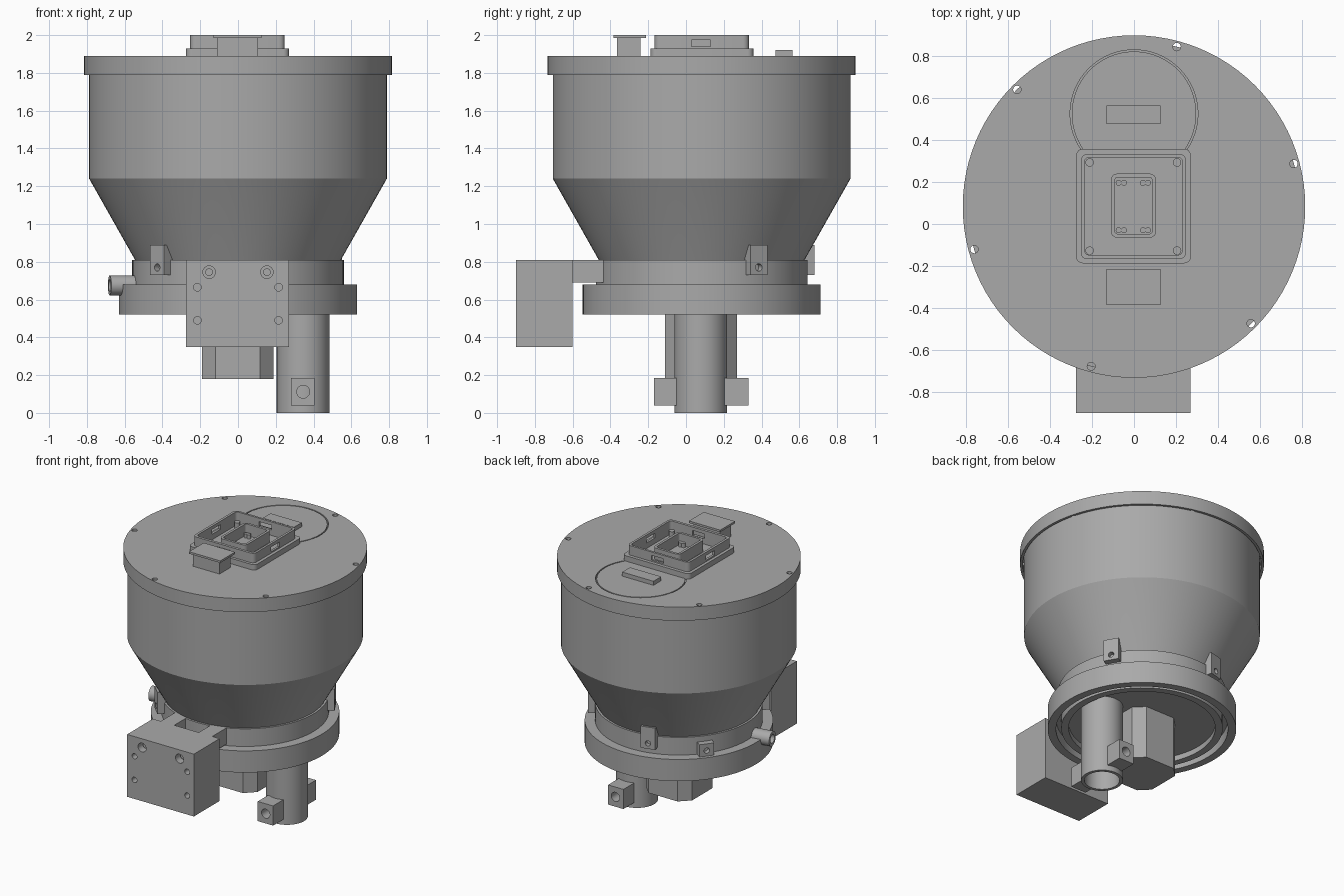
import bpy, bmesh, math
from math import sin, cos, radians, pi
from mathutils import Matrix, Vector

cube = bpy.data.objects.get("Cube")
if cube:
    bpy.data.objects.remove(cube, do_unlink=True)

grey = bpy.data.materials.new("plain grey")
grey.use_nodes = True
grey.diffuse_color = (0.4, 0.4, 0.4, 1)
grey.node_tree.nodes["Principled BSDF"].inputs["Base Color"].default_value = (0.4, 0.4, 0.4, 1)

CY = 0.083  # y of the main axis


def finish(name, bm):
    bmesh.ops.recalc_face_normals(bm, faces=bm.faces)
    mesh = bpy.data.meshes.new(name)
    bm.to_mesh(mesh)
    bm.free()
    mesh.materials.append(grey)
    ob = bpy.data.objects.new(name, mesh)
    bpy.context.collection.objects.link(ob)
    return ob


def activate(ob):
    bpy.ops.object.select_all(action='DESELECT')
    ob.select_set(True)
    bpy.context.view_layer.objects.active = ob


def box(name, x, y, z, corner=0, segments=4):
    """Box from ranges; corner rounds the upright edges."""
    bm = bmesh.new()
    bmesh.ops.create_cube(bm, size=1)
    for v in bm.verts:
        v.co = [r[0] if c < 0 else r[1] for c, r in zip(v.co, (x, y, z))]
    if corner:
        upright = [e for e in bm.edges
                   if abs(e.verts[0].co.z - e.verts[1].co.z) > 1e-5]
        bmesh.ops.bevel(bm, geom=upright, offset=corner, segments=segments,
                        profile=0.5, affect='EDGES')
    return finish(name, bm)


def rod(name, a, b, r, sides=24):
    """Cylinder between two points."""
    a, b = Vector(a), Vector(b)
    turn = (b - a).to_track_quat('Z', 'Y').to_matrix().to_4x4()
    bm = bmesh.new()
    bmesh.ops.create_cone(bm, cap_ends=True, segments=sides, radius1=r, radius2=r,
                          depth=(b - a).length,
                          matrix=Matrix.Translation((a + b) / 2) @ turn)
    return finish(name, bm)


def lathe(name, profile, x=0, y=CY, steps=96):
    """Revolve a closed (radius, height) profile round an upright axis."""
    bm = bmesh.new()
    vs = [bm.verts.new((x + r, y, z)) for r, z in profile]
    es = [bm.edges.new((v, vs[(i + 1) % len(vs)])) for i, v in enumerate(vs)
          if profile[i][0] + profile[(i + 1) % len(vs)][0] > 0]
    bmesh.ops.spin(bm, geom=vs + es, cent=(x, y, 0), axis=(0, 0, 1),
                   angle=2 * pi, steps=steps, use_merge=True)
    bmesh.ops.remove_doubles(bm, verts=bm.verts, dist=1e-5)
    return finish(name, bm)


def cut(ob, cutters):
    for c in cutters:
        mod = ob.modifiers.new("cut", 'BOOLEAN')
        mod.operation = 'DIFFERENCE'
        mod.object = c
        activate(ob)
        bpy.ops.object.modifier_apply(modifier=mod.name)
        bpy.data.objects.remove(c, do_unlink=True)
    return ob


def polar(r, deg, z):
    return (r * cos(radians(deg)), CY + r * sin(radians(deg)), z)


def place_radially(ob, deg):
    """Turn a part built along +x to its angle round the main axis."""
    ob.data.transform(Matrix.Translation((0, CY, 0)) @ Matrix.Rotation(radians(deg), 4, 'Z'))


# hopper: straight wall over a cone
lathe("hopper", [(0, 0.78), (0.53, 0.78), (0.545, 0.81), (0.788, 1.24), (0.788, 1.85), (0, 1.85)])

# lid with a skirt, bolt holes and a round hatch groove
lid = lathe("lid", [(0, 1.84), (0.797, 1.84), (0.797, 1.79), (0.815, 1.79), (0.815, 1.89), (0, 1.89)])
cut(lid, [rod("bolt_cutter", polar(0.787, a, 1.7), polar(0.787, a, 2), 0.019, 16)
          for a in range(15, 360, 60)])
cut(lid, [lathe("groove_cutter", [(0.296, 1.87), (0.304, 1.87), (0.304, 1.95), (0.296, 1.95)],
                y=0.525)])

# neck and base ring with a stepped underside
lathe("neck", [(0, 0.65), (0.56, 0.65), (0.56, 0.81), (0, 0.81)])
lathe("base_ring", [(0, 0.57), (0.49, 0.57), (0.49, 0.53), (0.54, 0.53), (0.54, 0.60),
                    (0.575, 0.60), (0.575, 0.52), (0.63, 0.52), (0.63, 0.68), (0, 0.68)])

# gearmotor under the base
motor = box("motor", (-0.19, 0.187), (-0.11, 0.27), (0.18, 0.58), 0.07, 1)

# outlet pipe with clamp blocks front and back
PX = 0.345
lathe("outlet_pipe", [(0.118, 0), (0.14, 0), (0.14, 0.58), (0.118, 0.58)], x=PX, y=0.078, steps=48)
for name, y in (("front_clamp", (-0.17, -0.05)), ("back_clamp", (0.205, 0.33))):
    clamp = box(name, (0.28, 0.405), y, (0.04, 0.185))
    cut(clamp, [rod("clamp_cutter", (PX, y[0] - 0.1, 0.112), (PX, y[1] + 0.1, 0.112), 0.034)])

# control box on two arms
control = box("control_box", (-0.275, 0.27), (-0.9, -0.6), (0.35, 0.81))
spots = [(s * 0.153, 0.745, 0.033) for s in (-1, 1)]
spots += [(s * 0.215, z, 0.02) for s in (-1, 1) for z in (0.49, 0.665)]
cut(control, [rod("screw_cutter", (x, -1, z), (x, -0.8, z), r) for x, z, r in spots])
for x, z, r in spots[:2]:
    rod("screw_head", (x, -0.86, z), (x, -0.79, z), 0.02)
for side, name in ((-1, "right_arm"), (1, "left_arm")):
    box(name, sorted((side * 0.1, side * 0.21)), (-0.61, -0.43), (0.69, 0.81))

# latch tabs around the neck
for name, deg, top, bottom in (("left_tab", 30, 0.89, 0.73), ("back_tab", 105, 0.89, 0.73),
                               ("right_tab", 225, 0.89, 0.73), ("small_tab", 143, 0.77, 0.68)):
    tab = box(name, (0.5, 0.605), (-0.052, 0.052), (bottom, top))
    mid = bottom + 0.04
    cut(tab, [rod("tab_cutter", (0.57, 0, mid), (0.7, 0, mid), 0.02, 16)])
    place_radially(tab, deg)

# side port
port = rod("side_port", (0.5, 0, 0.675), (0.69, 0, 0.675), 0.053)
cut(port, [rod("port_cutter", (0.62, 0, 0.675), (0.8, 0, 0.675), 0.032)])
place_radially(port, 190)

# electronics housing on the lid: flange, slotted frame and inner box
MX, MY = -0.003, 0.083
flange = box("housing_flange", (-0.275, 0.27), (-0.187, 0.357), (1.88, 1.93), 0.03)
cut(flange, [box("flange_cutter", (-0.235, 0.23), (-0.147, 0.317), (1.9, 2.1), 0.02)])
frame = box("housing_frame", (-0.253, 0.247), (-0.167, 0.333), (1.92, 2.0), 0.03)
cut(frame, [box("frame_cutter", (-0.235, 0.23), (-0.147, 0.317), (1.8, 2.1), 0.02),
            box("slot_cutter", (-0.5, 0.5), (0.03, 0.13), (1.94, 1.975)),
            box("slot_cutter", (-0.05, 0.05), (-0.5, 0.5), (1.94, 1.975))])
inner = box("inner_box", (-0.11, 0.105), (-0.065, 0.24), (1.88, 1.985), 0.03)
cut(inner, [box("inner_cutter", (-0.092, 0.087), (-0.047, 0.222), (1.9, 2.1), 0.015)])
for sx in (-1, 1):
    for sy in (-1, 1):
        rod("corner_screw", (MX + sx * 0.208, MY + sy * 0.21, 1.89),
            (MX + sx * 0.208, MY + sy * 0.21, 1.94), 0.02, 16)
        for dx in (0.045, 0.07):
            rod("inner_screw", (MX + sx * dx, MY + sy * 0.113, 1.89),
                (MX + sx * dx, MY + sy * 0.113, 1.93), 0.014, 12)

# handle in front, grip bar on the hatch
box("handle_stem", (-0.11, 0.105), (-0.365, -0.24), (1.88, 1.99))
box("handle_plate", (-0.13, 0.125), (-0.385, -0.213), (1.985, 2.0))
box("hatch_grip", (-0.13, 0.125), (0.475, 0.565), (1.88, 1.92))

# smooth round surfaces, keep edges sharp
for ob in bpy.context.scene.objects:
    if ob.type == 'MESH':
        activate(ob)
        bpy.ops.object.shade_smooth_by_angle(angle=radians(25))
